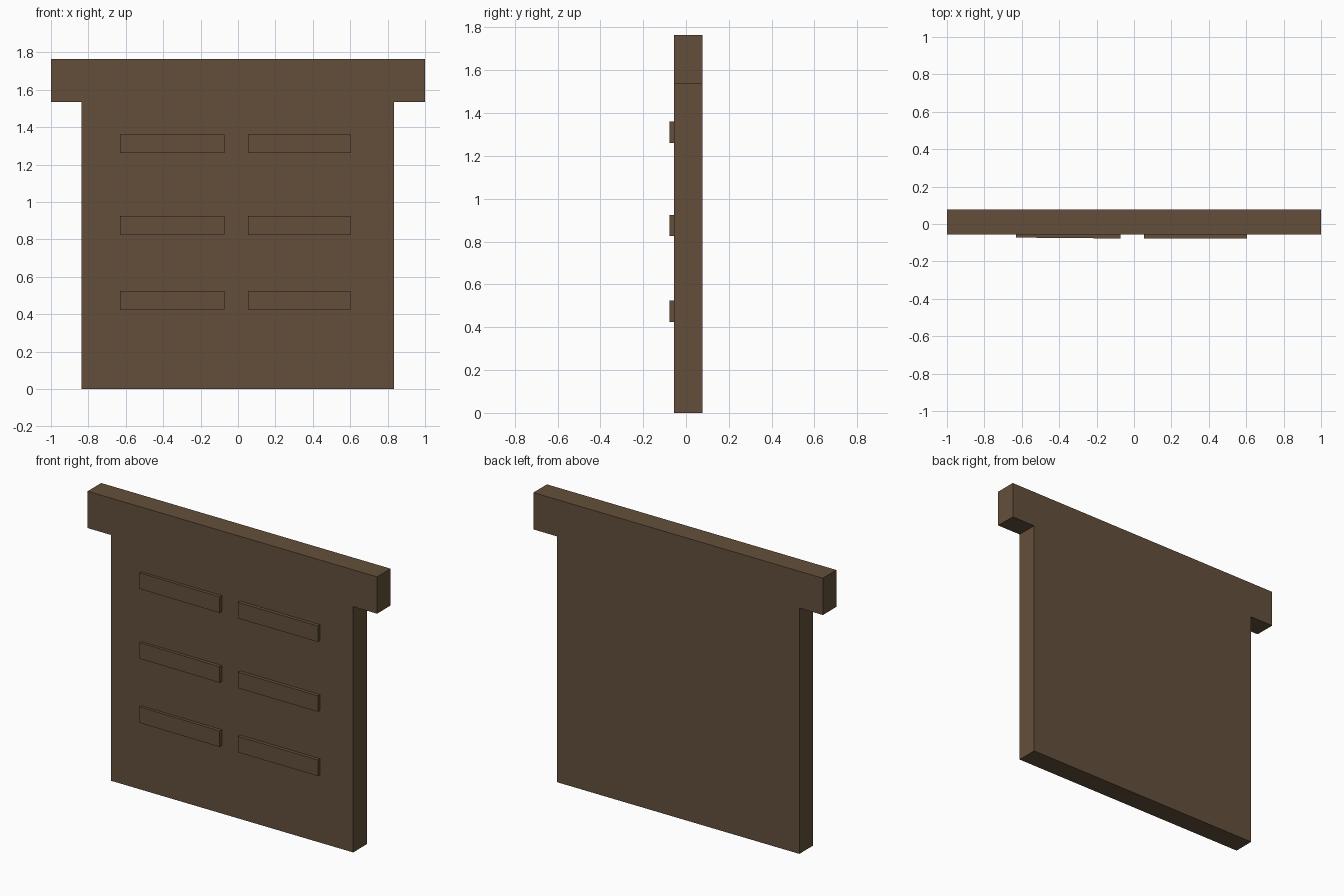
import bpy, bmesh, math
from mathutils import Matrix, Vector

if "Cube" in bpy.data.objects:
    bpy.data.objects.remove(bpy.data.objects["Cube"])

wood = bpy.data.materials.new("brown wood")
wood.diffuse_color = (0.127, 0.078, 0.044, 1)
wood.use_nodes = True
wood.node_tree.nodes["Principled BSDF"].inputs["Base Color"].default_value = wood.diffuse_color

FRONT, BACK = -0.056, 0.078   # board faces along y


def add_object(name, bm):
    bmesh.ops.recalc_face_normals(bm, faces=bm.faces)
    mesh = bpy.data.meshes.new(name)
    bm.to_mesh(mesh)
    bm.free()
    mesh.materials.append(wood)
    obj = bpy.data.objects.new(name, mesh)
    bpy.context.collection.objects.link(obj)
    return obj


# T-shaped board: wide head rail over a square panel
profile = [(-0.838, 0), (0.835, 0), (0.835, 1.535), (1, 1.535),
           (1, 1.765), (-1, 1.765), (-1, 1.535), (-0.838, 1.535)]
bm = bmesh.new()
face = bm.faces.new([bm.verts.new((x, FRONT, z)) for x, z in profile])
ext = bmesh.ops.extrude_face_region(bm, geom=[face])
verts = [v for v in ext["geom"] if isinstance(v, bmesh.types.BMVert)]
bmesh.ops.translate(bm, verts=verts, vec=(0, BACK - FRONT, 0))
add_object("panel_board", bm)


# Raised slats on the front, two columns of three; left ones sit slightly askew
def slat(name, x0, x1, z, front, turn):
    bm = bmesh.new()
    bmesh.ops.create_cube(bm, size=1)
    depth = 0.03
    bmesh.ops.scale(bm, verts=bm.verts, vec=(x1 - x0, depth, 0.1))
    obj = add_object(name, bm)
    obj.location = ((x0 + x1) / 2, front + depth / 2, z)
    obj.rotation_euler.z = math.radians(turn)


for i, z in enumerate((0.474, 0.875, 1.311)):
    slat(f"left_slat_{i + 1}", -0.63, -0.073, z, -0.075, -0.5)
    slat(f"right_slat_{i + 1}", 0.053, 0.605, z, -0.077, 0)
